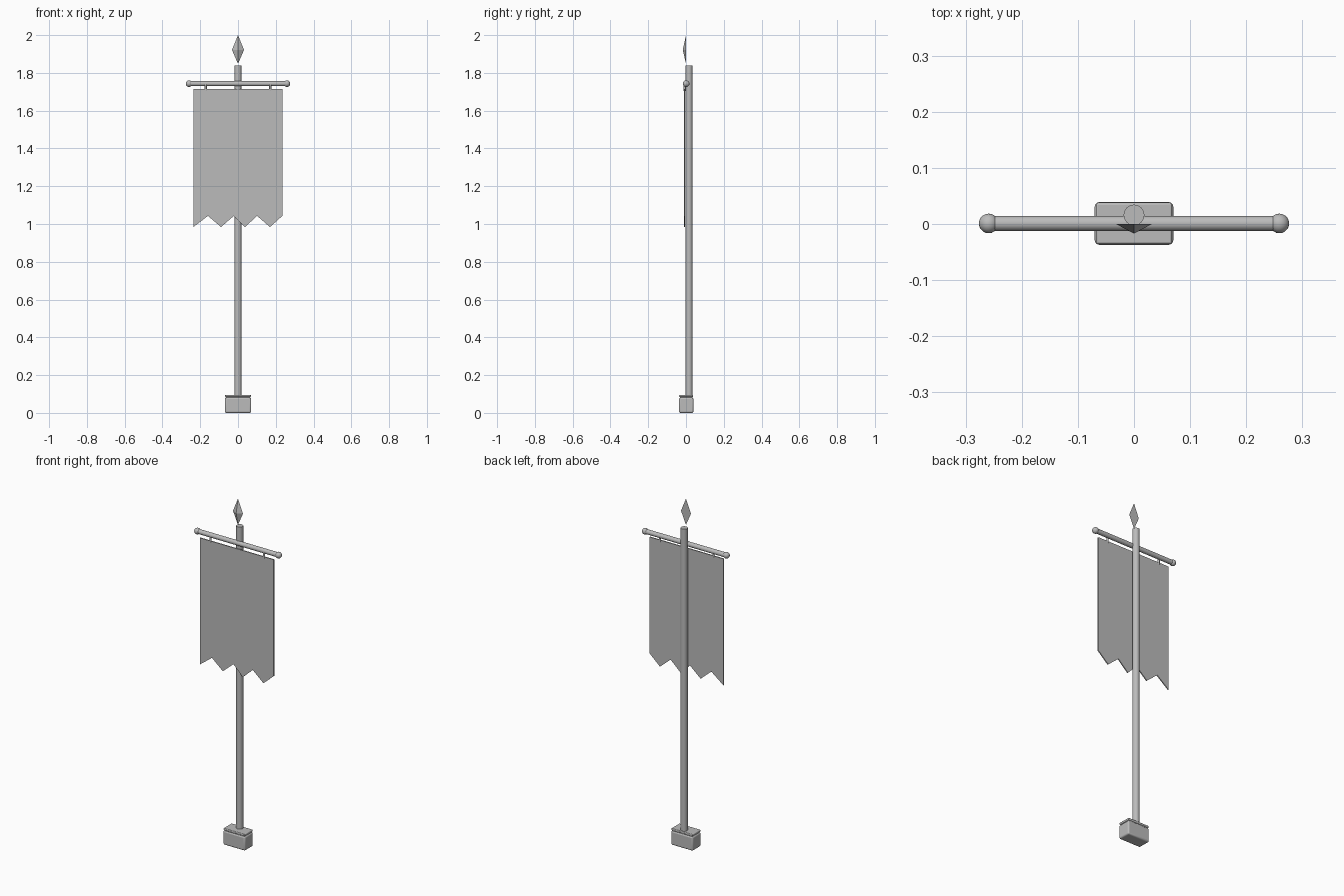
import bpy, bmesh, math
from mathutils import Vector

if "Cube" in bpy.data.objects:
    bpy.data.objects.remove(bpy.data.objects["Cube"])

grey = bpy.data.materials.new("plain_grey")
grey.diffuse_color = (0.5, 0.5, 0.5, 1)
grey.use_nodes = True
grey.node_tree.nodes["Principled BSDF"].inputs["Base Color"].default_value = grey.diffuse_color


def finish(ob, name, smooth=None):
    ob.name = name
    ob.data.materials.append(grey)
    if smooth:
        bpy.context.view_layer.objects.active = ob
        ob.select_set(True)
        bpy.ops.object.shade_smooth_by_angle(angle=math.radians(smooth))
        ob.select_set(False)
    return ob


def rod(name, a, b, r, sides):
    a, b = Vector(a), Vector(b)
    d = b - a
    bpy.ops.mesh.primitive_cylinder_add(vertices=sides, radius=r, depth=d.length,
                                        location=(a + b) / 2,
                                        rotation=d.to_track_quat('Z', 'Y').to_euler())
    return finish(bpy.context.object, name, 50)


def box(name, x, y, z0, z1, bevel):
    bpy.ops.mesh.primitive_cube_add(size=1, location=(0, 0.001, (z0 + z1) / 2))
    ob = bpy.context.object
    ob.scale = (2 * x, 2 * y, z1 - z0)
    bpy.ops.object.transform_apply(location=False, rotation=False, scale=True)
    if bevel:
        m = ob.modifiers.new("bevel", 'BEVEL')
        m.width, m.segments = bevel, 3
    return finish(ob, name, 40)


def mesh(name, verts, faces):
    me = bpy.data.meshes.new(name)
    me.from_pydata(verts, [], faces)
    bm = bmesh.new()
    bm.from_mesh(me)
    bmesh.ops.recalc_face_normals(bm, faces=bm.faces)
    bm.to_mesh(me)
    bm.free()
    ob = bpy.data.objects.new(name, me)
    bpy.context.collection.objects.link(ob)
    return finish(ob, name)


# base block with a shallow groove below its top plate
box("base_block", 0.07, 0.038, 0.0, 0.081, 0.008)
box("base_neck", 0.064, 0.033, 0.07, 0.09, 0)
box("base_top_plate", 0.068, 0.037, 0.084, 0.096, 0.004)

# pole and crossbar
rod("pole", (0, 0.016, 0.05), (0, 0.016, 1.838), 0.0185, 24)
rod("crossbar", (-0.26, 0.001, 1.743), (0.26, 0.001, 1.743), 0.0135, 16)

# bar end knobs and banner hangers
for side, s in (("left", -1), ("right", 1)):
    bpy.ops.mesh.primitive_uv_sphere_add(segments=20, ring_count=12, radius=0.0175,
                                         location=(s * 0.259, 0.001, 1.743))
    finish(bpy.context.object, side + "_knob", 60)
    rod(side + "_hanger", (s * 0.171, -0.007, 1.705), (s * 0.171, -0.007, 1.743), 0.006, 10)

# cloth banner with zigzag hem
xs = (-0.236, -0.159, -0.09, -0.022, 0.037, 0.101, 0.169, 0.235)
outline = [(x, 0.984 if i % 2 == 0 else 1.043) for i, x in enumerate(xs)]
outline += [(0.235, 1.714), (-0.236, 1.714)]
n = len(outline)
verts = [(x, y, z) for y in (-0.01, -0.004) for x, z in outline]
faces = [tuple(range(n)), tuple(range(2 * n - 1, n - 1, -1))]
faces += [(i, (i + 1) % n, n + (i + 1) % n, n + i) for i in range(n)]
mesh("banner_cloth", verts, faces)

# spearhead: ridged front, flat back
mesh("spearhead",
     [(0, 0, 2.0), (0.032, 0, 1.922), (0, 0, 1.848), (-0.032, 0, 1.922), (0, -0.017, 1.922)],
     [(0, 1, 4), (1, 2, 4), (2, 3, 4), (3, 0, 4), (0, 3, 2, 1)])
